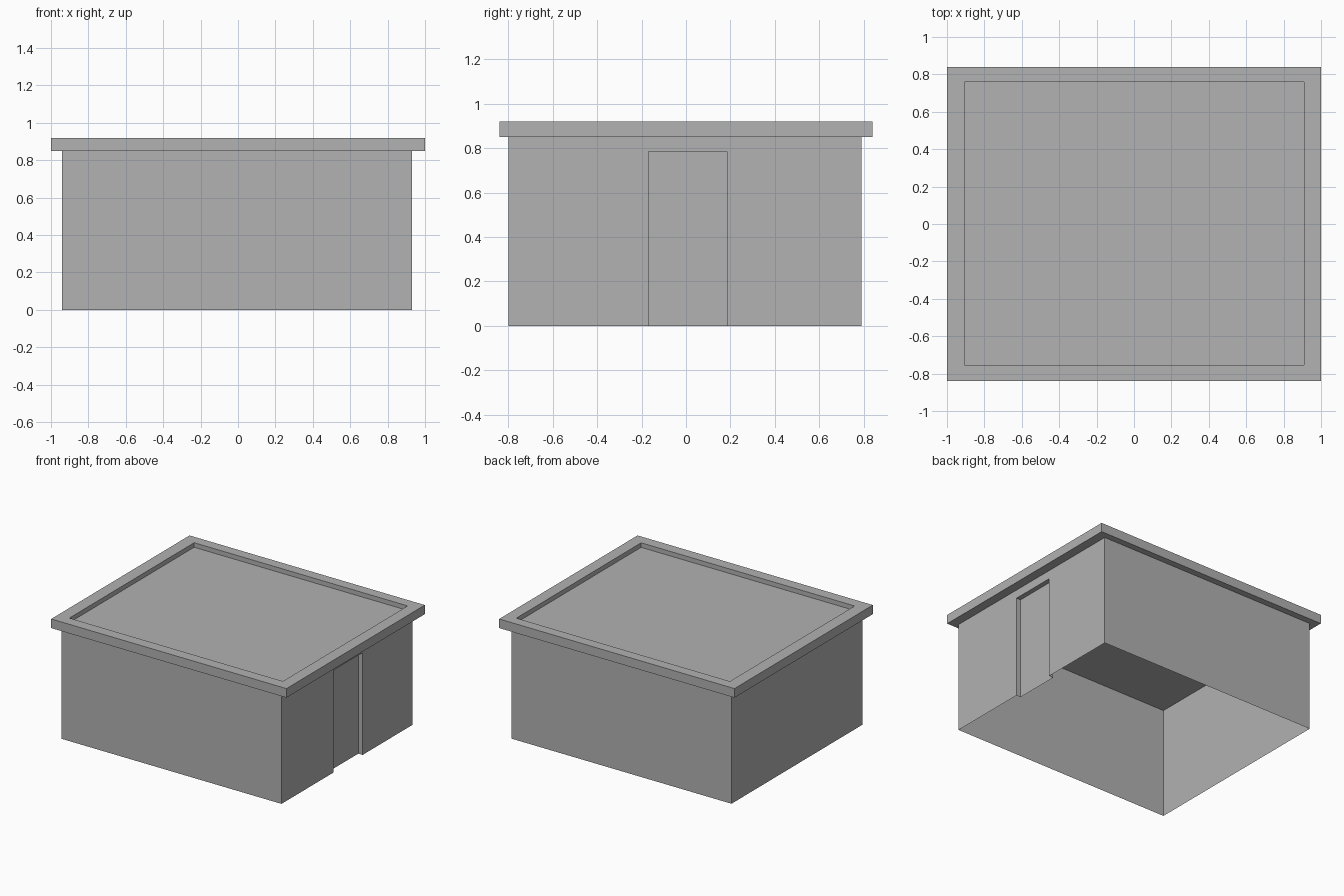
import bpy
import bmesh
from mathutils import Vector

if "Cube" in bpy.data.objects:
    bpy.data.objects.remove(bpy.data.objects["Cube"], do_unlink=True)

# One plain grey for the whole building
GREY = (0.445, 0.445, 0.445, 1)
grey = bpy.data.materials.new("plain grey")
grey.use_nodes = True
grey.diffuse_color = GREY
grey.node_tree.nodes["Principled BSDF"].inputs["Base Color"].default_value = GREY


def box(x, y, z):
    """Box in a new bmesh, spanning the given (low, high) pairs."""
    bm = bmesh.new()
    bmesh.ops.create_cube(bm, size=1)
    for v in bm.verts:
        v.co = [span[c > 0] for span, c in zip((x, y, z), v.co)]
    bm.normal_update()
    return bm


def facing(bm, direction):
    return [f for f in bm.faces if f.normal.dot(Vector(direction)) > 0.9]


def finish(bm, name):
    mesh = bpy.data.meshes.new(name)
    bm.to_mesh(mesh)
    bm.free()
    mesh.materials.append(grey)
    bpy.context.collection.objects.link(bpy.data.objects.new(name, mesh))


# Walls: thin shell, open underneath, closed above by the roof slab
DOOR_Y, DOOR_TOP, DOOR_DEPTH = (-0.17, 0.185), 0.785, 0.037
bm = box((-0.94, 0.93), (-0.8, 0.79), (0, 0.85))
bmesh.ops.delete(bm, geom=facing(bm, (0, 0, 1)) + facing(bm, (0, 0, -1)), context="FACES")


def in_doorway(f):
    return DOOR_Y[0] < f.calc_center_median().y < DOOR_Y[1]


def cut_side(faces, point, normal):
    geom = set(faces)
    for f in faces:
        geom.update(f.edges, f.verts)
    bmesh.ops.bisect_plane(bm, geom=list(geom), plane_co=point, plane_no=normal)


# Doorway: cut out of the side wall and pushed inward
for y in DOOR_Y:
    cut_side(facing(bm, (1, 0, 0)), (0, y, 0), (0, 1, 0))
cut_side([f for f in facing(bm, (1, 0, 0)) if in_doorway(f)], (0, 0, DOOR_TOP), (0, 0, 1))
door = [f for f in facing(bm, (1, 0, 0))
        if in_doorway(f) and f.calc_center_median().z < DOOR_TOP]
made = bmesh.ops.extrude_face_region(bm, geom=door)["geom"]
bmesh.ops.translate(bm, vec=(-DOOR_DEPTH, 0, 0),
                    verts=[v for v in made if isinstance(v, bmesh.types.BMVert)])
bmesh.ops.delete(bm, geom=[f for f in door if f.is_valid], context="FACES")
threshold = [f for f in bm.faces if all(v.co.z < 0.001 for v in f.verts)]
bmesh.ops.delete(bm, geom=threshold, context="FACES")
bm.normal_update()
finish(bm, "walls_with_doorway")

# Roof: overhanging slab with a raised rim around a sunken deck
bm = box((-1, 1), (-0.84, 0.84), (0.85, 0.92))
top = facing(bm, (0, 0, 1))[0]
for depth in (0, 0.035):
    bmesh.ops.inset_individual(bm, faces=[top], thickness=0.01)
    for v in top.verts:
        v.co = (0.91 if v.co.x > 0 else -0.905,
                0.76 if v.co.y > 0 else -0.755, 0.92 - depth)
bm.normal_update()
finish(bm, "roof")
